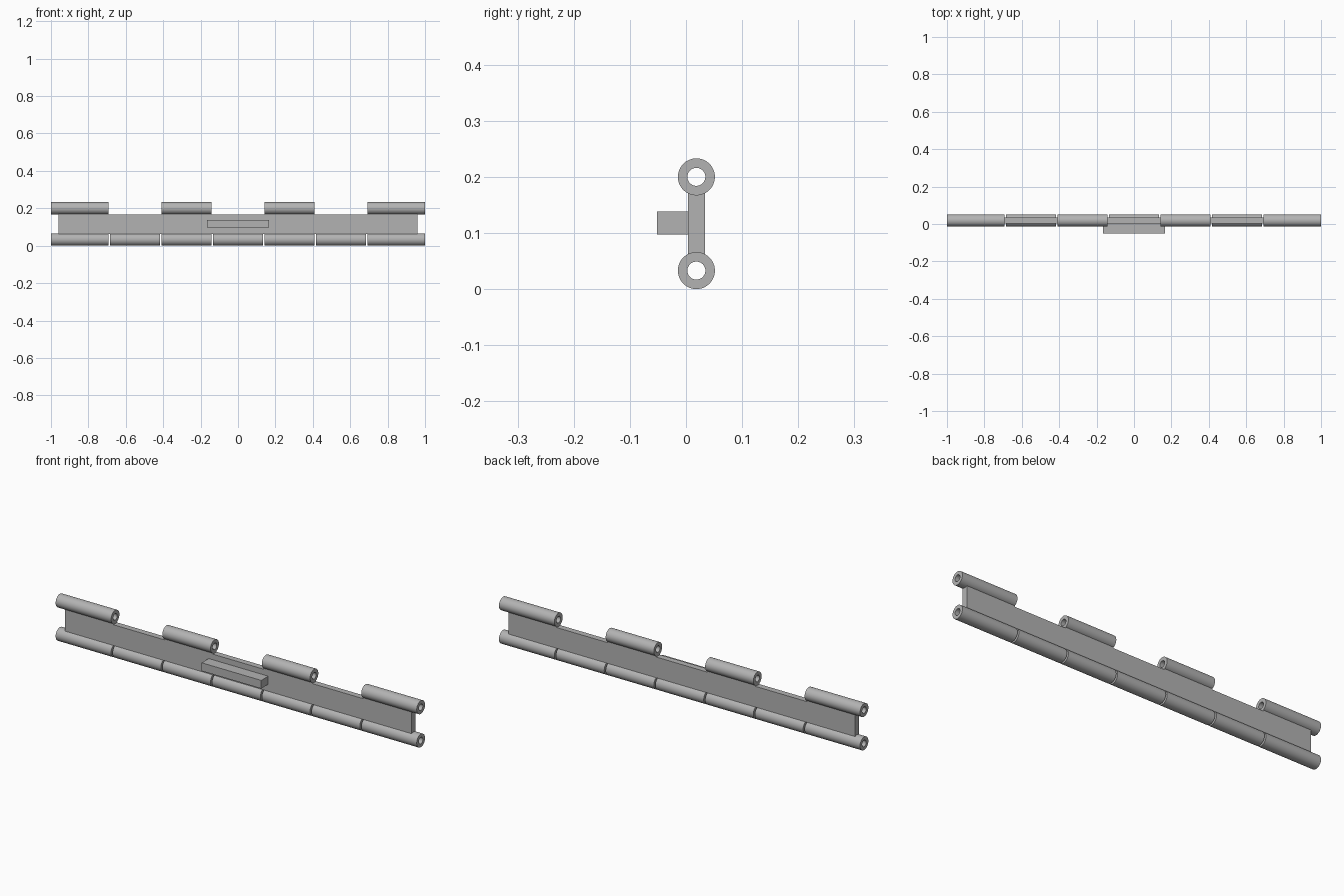
import bpy
import bmesh
import math

cube = bpy.data.objects.get("Cube")
if cube:
    bpy.data.objects.remove(cube, do_unlink=True)

grey = bpy.data.materials.new("plain grey")
grey.use_nodes = True
GREY = (0.45, 0.45, 0.45, 1)
grey.diffuse_color = GREY
grey.node_tree.nodes["Principled BSDF"].inputs["Base Color"].default_value = GREY

AXIS_Y, OUTER, INNER = 0.0185, 0.033, 0.016
LOW_Z, HIGH_Z = 0.033, 0.2


def finish(name, bm):
    bmesh.ops.recalc_face_normals(bm, faces=bm.faces)
    mesh = bpy.data.meshes.new(name)
    bm.to_mesh(mesh)
    bm.free()
    mesh.materials.append(grey)
    obj = bpy.data.objects.new(name, mesh)
    bpy.context.collection.objects.link(obj)
    return obj


def box(name, x0, x1, y0, y1, z0, z1):
    bm = bmesh.new()
    bmesh.ops.create_cube(bm, size=1)
    for v in bm.verts:
        v.co = (x1 if v.co.x > 0 else x0, y1 if v.co.y > 0 else y0, z1 if v.co.z > 0 else z0)
    return finish(name, bm)


def tube(name, x0, x1, z, sides=48):
    """Hollow knuckle: a rectangle section spun around the pin axis."""
    bm = bmesh.new()
    section = [(x0, OUTER), (x1, OUTER), (x1, INNER), (x0, INNER)]
    verts = [bm.verts.new((x, AXIS_Y, z + r)) for x, r in section]
    edges = [bm.edges.new((verts[i], verts[(i + 1) % 4])) for i in range(4)]
    bmesh.ops.spin(bm, geom=verts + edges, cent=(0, AXIS_Y, z), axis=(1, 0, 0),
                   angle=math.tau, steps=sides)
    bmesh.ops.remove_doubles(bm, verts=bm.verts, dist=0.0001)
    obj = finish(name, bm)
    bpy.ops.object.select_all(action="DESELECT")
    obj.select_set(True)
    bpy.context.view_layer.objects.active = obj
    bpy.ops.object.shade_smooth_by_angle(angle=math.radians(35))


# Flat panel and the grip bar on its front
PANEL_Y = (0.0035, 0.0335)
box("panel", -0.96, 0.96, *PANEL_Y, 0.062, 0.166)
box("grip_bar", -0.165, 0.165, -0.052, 0.0045, 0.097, 0.138)

# Seven knuckles below; every other one repeats on top, joined by a tab
breaks = [-1, -0.689, -0.413, -0.138, 0.138, 0.413, 0.689, 1]
GAP = 0.004
for i in range(7):
    x0 = breaks[i] + (GAP if i > 0 else 0)
    x1 = breaks[i + 1] - (GAP if i < 6 else 0)
    tube(f"lower_knuckle_{i + 1}", x0, x1, LOW_Z)
    if i % 2 == 0:
        tube(f"upper_knuckle_{i // 2 + 1}", x0, x1, HIGH_Z)
        box(f"upper_tab_{i // 2 + 1}", max(x0, -0.96), min(x1, 0.96), *PANEL_Y, 0.165, 0.173)
